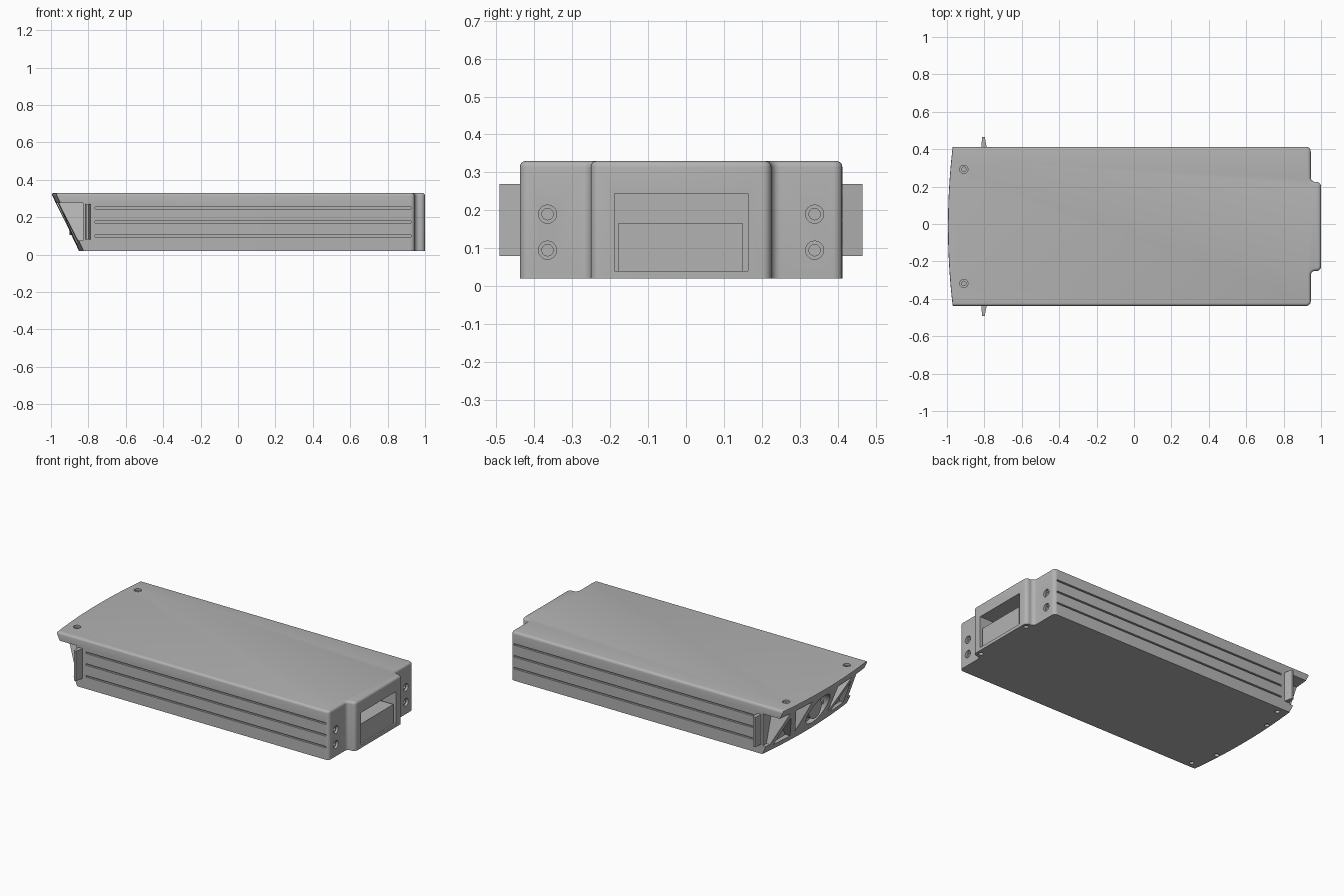
import bpy, bmesh
from math import cos, sin, pi, radians

if "Cube" in bpy.data.objects:
    bpy.data.objects.remove(bpy.data.objects["Cube"], do_unlink=True)

YC = -0.013            # centre line of the case
HALF = 0.425           # half width of the case
BOTTOM, TOP = 0.02, 0.33
SIDES = (-1, 1)

grey = bpy.data.materials.new("casing_grey")
grey.use_nodes = True
grey.diffuse_color = (0.45, 0.45, 0.45, 1)
grey.node_tree.nodes["Principled BSDF"].inputs["Base Color"].default_value = (0.45, 0.45, 0.45, 1)


def make_object(name, bm):
    bmesh.ops.recalc_face_normals(bm, faces=bm.faces[:])
    mesh = bpy.data.meshes.new(name)
    bm.to_mesh(mesh)
    bm.free()
    mesh.materials.append(grey)
    obj = bpy.data.objects.new(name, mesh)
    bpy.context.collection.objects.link(obj)
    return obj


def prism(bm, points, axis, lo, hi):
    """Extrude a 2D outline along an axis, from lo to hi."""
    place = {"x": lambda a, b, h: (h, a, b),
             "y": lambda a, b, h: (a, h, b),
             "z": lambda a, b, h: (a, b, h)}[axis]
    low = [bm.verts.new(place(a, b, lo)) for a, b in points]
    high = [bm.verts.new(place(a, b, hi)) for a, b in points]
    bm.faces.new(low)
    bm.faces.new(high)
    for i in range(len(points)):
        j = (i + 1) % len(points)
        bm.faces.new((low[i], low[j], high[j], high[i]))
    return low, high


def rect(a0, a1, b0, b1):
    return [(a0, b0), (a1, b0), (a1, b1), (a0, b1)]


def circle(a, b, r, n=24):
    return [(a + r * cos(2 * pi * i / n), b + r * sin(2 * pi * i / n)) for i in range(n)]


def activate(obj):
    bpy.ops.object.select_all(action="DESELECT")
    obj.select_set(True)
    bpy.context.view_layer.objects.active = obj


def cut(obj, pieces):
    """Subtract a list of separate prisms from an object."""
    bm = bmesh.new()
    for piece in pieces:
        prism(bm, *piece)
    cutter = make_object("cutter", bm)
    cutter.hide_render = True
    mod = obj.modifiers.new("cut", "BOOLEAN")
    mod.operation = "DIFFERENCE"
    mod.solver = "EXACT"
    mod.object = cutter
    activate(obj)
    bpy.ops.object.modifier_apply(modifier=mod.name)
    bpy.data.objects.remove(cutter, do_unlink=True)


def smooth(obj):
    activate(obj)
    bpy.ops.object.shade_smooth_by_angle(angle=radians(30))


# Case: bowed slanted end at -x, stepped end at +x
steps = 24
bow = []
for i in range(steps + 1):
    t = 1 - 2 * i / steps
    bow.append((-1 + 0.025 * t * t, YC + HALF * t))
step_end = [(0.945, -HALF), (0.945, -0.238), (1, -0.238),
            (1, 0.238), (0.945, 0.238), (0.945, HALF)]
outline = bow + [(x, YC + y) for x, y in step_end]

bm = bmesh.new()
low, high = prism(bm, outline, "z", BOTTOM, TOP)
for v in low[:len(bow)]:
    v.co.x += 0.15
upright = [e for e in bm.edges
           if abs(e.verts[0].co.z - e.verts[1].co.z) > 0.1 and e.verts[0].co.x > 0.9]
bmesh.ops.bevel(bm, geom=upright, offset=0.024, segments=5, profile=0.5, affect="EDGES")
rim = [e for e in bm.edges if all(v.co.z > TOP - 0.001 for v in e.verts)]
bmesh.ops.bevel(bm, geom=rim, offset=0.016, segments=4, profile=0.5, affect="EDGES")
case = make_object("case", bm)

# Truss openings in the slanted end
truss = [[(0.5, 0.075), (0.5, 0.277), (0.33, 0.277), (0.39, 0.075)],
         [(0.35, 0.06), (0.2, 0.06), (0.3, 0.235)],
         [(0.28, 0.277), (0.13, 0.277), (0.165, 0.08)]]
openings = [([(YC + s * t, z) for t, z in shape], "x", -1.2, -0.83)
            for shape in truss for s in SIDES]
openings.append((circle(YC, 0.17, 0.1, 32), "x", -1.2, -0.84))
cut(case, openings)

# Handle recess and long side grooves
recess = [(rect(YC - 0.176, YC + 0.176, 0.04, 0.245), "x", 0.9, 1.1)]
for s in SIDES:
    edge = sorted((YC + s * (HALF - 0.012), YC + s * (HALF + 0.05)))
    for z in (0.1, 0.175, 0.25):
        recess.append((rect(-0.765, 0.925, z - 0.005, z + 0.005), "y", *edge))
cut(case, recess)

# Screw holes: wide counterbores first, then narrow bores
end_screws = [(YC + s * 0.352, z) for s in SIDES for z in (0.095, 0.19)]
top_screws = [(-0.91, YC + s * 0.305) for s in SIDES]
base_screws = [(x, YC + s * y) for s in SIDES
               for x, y in ((0.972, 0.203), (-0.768, 0.385), (-0.822, 0.225))]
cut(case, [(circle(y, z, 0.024), "x", 0.93, 1.1) for y, z in end_screws]
    + [(circle(x, y, 0.022), "z", 0.318, 0.4) for x, y in top_screws]
    + [(circle(x, y, 0.014), "z", -0.1, 0.035) for x, y in base_screws])
cut(case, [(circle(y, z, 0.015), "x", 0.9, 1.1) for y, z in end_screws]
    + [(circle(x, y, 0.012), "z", 0.3, 0.4) for x, y in top_screws])
smooth(case)

# Handle flap inside the recess
bm = bmesh.new()
prism(bm, rect(YC - 0.165, YC + 0.162, 0.03, 0.166), "x", 0.89, 0.99)
make_object("handle_flap", bm)

# Plain round hub in the middle of the truss
bm = bmesh.new()
prism(bm, circle(YC, 0.17, 0.065, 32), "x", -0.9, -0.83)
prism(bm, rect(YC - 0.105, YC + 0.105, 0.16, 0.18), "x", -0.89, -0.83)
smooth(make_object("end_hub", bm))

# Tapered side fins
for s, name in zip(SIDES, ("right_fin", "left_fin")):
    bm = bmesh.new()
    fin = [(-0.818, 0.41), (-0.785, 0.41), (-0.798, 0.478), (-0.812, 0.478)]
    prism(bm, [(x, YC + s * y) for x, y in fin], "z", 0.08, 0.27)
    make_object(name, bm)
